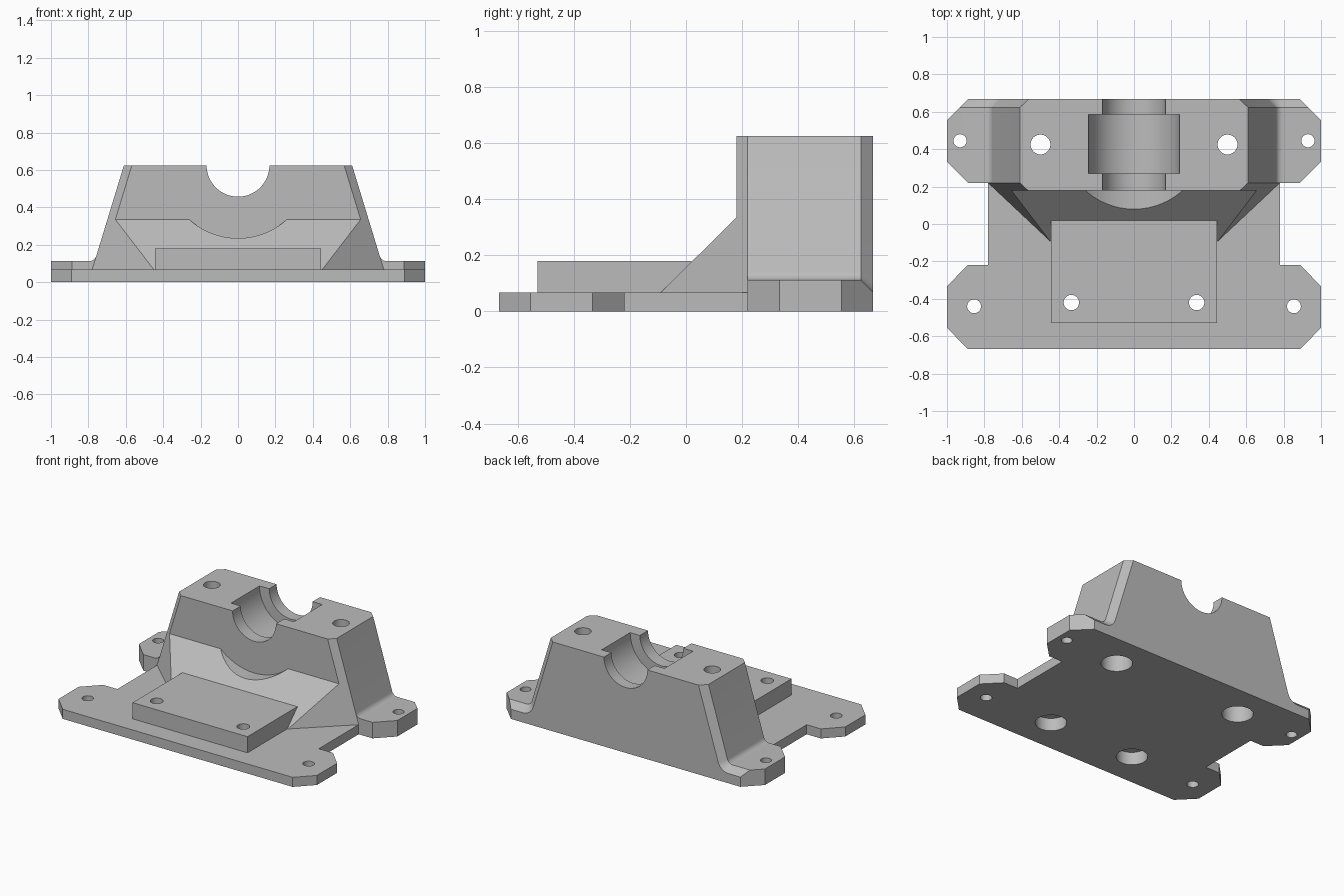
import bpy, bmesh, math
from mathutils import Vector, Matrix

cube = bpy.data.objects.get("Cube")
if cube:
    bpy.data.objects.remove(cube, do_unlink=True)

gray = bpy.data.materials.new("plain gray")
gray.use_nodes = True
gray.diffuse_color = (0.5, 0.5, 0.5, 1)
gray.node_tree.nodes["Principled BSDF"].inputs["Base Color"].default_value = (0.5, 0.5, 0.5, 1)

PLATE, EAR, TOP = 0.067, 0.112, 0.625      # main heights
FRONT, WALL, BACK = 0.22, 0.18, 0.667      # depths of the housing


def finish(bm, name):
    bmesh.ops.recalc_face_normals(bm, faces=bm.faces[:])
    mesh = bpy.data.meshes.new(name)
    bm.to_mesh(mesh)
    bm.free()
    obj = bpy.data.objects.new(name, mesh)
    bpy.context.collection.objects.link(obj)
    mesh.materials.append(gray)
    return obj


def loft(sections):
    """Solid through matching closed rings of points."""
    bm = bmesh.new()
    rings = [[bm.verts.new(p) for p in ring] for ring in sections]
    for a, b in zip(rings, rings[1:]):
        for i in range(len(a)):
            j = (i + 1) % len(a)
            bm.faces.new((a[i], a[j], b[j], b[i]))
    bm.faces.new(rings[0])
    bm.faces.new(rings[-1])
    bmesh.ops.recalc_face_normals(bm, faces=bm.faces[:])
    return bm


def slice_both(bm, point, normal):
    """Trim by a plane and by its mirror image in x."""
    for s in (1, -1):
        flip = Vector((s, 1, 1))
        bmesh.ops.bisect_plane(bm, geom=bm.verts[:] + bm.edges[:] + bm.faces[:],
                               plane_co=Vector(point) * flip,
                               plane_no=Vector(normal) * flip, clear_outer=True)
        bmesh.ops.holes_fill(bm, edges=[e for e in bm.edges if e.is_boundary])


def mirrored(half):
    return half + [(-x, v) for x, v in reversed(half)]


def cylinder(radius, start, end):
    """Round cutter between two points."""
    a, b = Vector(start), Vector(end)
    turn = (b - a).to_track_quat('Z', 'Y').to_matrix().to_4x4()
    bm = bmesh.new()
    bmesh.ops.create_cone(bm, cap_ends=True, segments=64, radius1=radius, radius2=radius,
                          depth=(b - a).length, matrix=Matrix.Translation((a + b) / 2) @ turn)
    obj = finish(bm, "cutter")
    obj.hide_render = True
    return obj


def drill(radius, x, y, low, high):
    return [cylinder(radius, (s * x, y, low), (s * x, y, high)) for s in (1, -1)]


def cut(obj, cutters):
    bpy.context.view_layer.objects.active = obj
    for c in cutters:
        mod = obj.modifiers.new("cut", 'BOOLEAN')
        mod.operation, mod.solver, mod.object = 'DIFFERENCE', 'EXACT', c
        bpy.ops.object.modifier_apply(modifier=mod.name)
    for c in cutters:
        bpy.data.objects.remove(c, do_unlink=True)


# Base plate with front ears
outline = mirrored([(0.89, -BACK), (1, -0.555), (1, -0.333), (0.89, -FRONT),
                    (0.78, -FRONT), (0.78, FRONT)])
base_plate = finish(loft([[(x, y, z) for x, y in outline] for z in (0, PLATE)]), "base_plate")
cut(base_plate, drill(0.037, 0.855, -0.44, -0.1, 0.2) + drill(0.1, 0.335, -0.42, -0.1, 0.2))

# Raised pad with blind counterbores underneath
pad = finish(loft([[(x, y, z) for x, y in mirrored([(0.445, -0.53), (0.445, 0.02)])]
                   for z in (PLATE, 0.18)]), "mounting_pad")
cut(pad, drill(0.1, 0.335, -0.42, -0.1, 0.09) + drill(0.041, 0.335, -0.42, 0, 0.3))

# Housing with sloped sides, filleted ears and a chamfered rear edge
slope = Vector((0.17, TOP - PLATE))
lean = math.atan2(slope.x, slope.y)
FILLET = 0.04


def housing_section(y, inset):
    cz = EAR + FILLET
    cx = 0.61 + (TOP - cz) * math.tan(lean) + FILLET / math.cos(lean)
    r = FILLET + inset
    half = [(1, 0), (1, EAR - inset)]
    for i in range(9):
        a = math.radians(270) + (math.pi + lean - math.radians(270)) * i / 8
        half.append((cx + r * math.cos(a), cz + r * math.sin(a)))
    half.append((0.61 - inset / math.cos(lean), TOP))
    return [(x, y, z) for x, z in mirrored(half)]


bm = loft([housing_section(FRONT, 0), housing_section(BACK - 0.044, 0),
           housing_section(BACK, 0.044)])
slice_both(bm, (1, 0.555, 0), (1, 1, 0))
slice_both(bm, (1, 0.333, 0), (1, -1, 0))
housing = finish(bm, "bearing_housing")

# Front wall and ramp, trimmed by the slanted corner planes
profile = [(FRONT, PLATE), (-0.09, PLATE), (WALL, 0.335), (WALL, TOP), (FRONT, TOP)]
bm = loft([[(x, y, z) for y, z in profile] for x in (-0.9, 0.9)])
top_corner, low_corner = Vector((0.61, FRONT, TOP)), Vector((0.78, FRONT, PLATE))
toe = Vector((0.45, -0.09, PLATE))
normal = (low_corner - top_corner).cross(toe - top_corner)
if normal.x < 0:
    normal.negate()
slice_both(bm, top_corner, normal)
ramp = finish(bm, "front_ramp")


# Saddle, bearing seat and bolt holes
def bore(radius, y0, y1):
    return cylinder(radius, (0, y0, TOP), (0, y1, TOP))


cut(ramp, [bore(0.39, -0.4, WALL), bore(0.168, 0, 0.5)])
cut(housing, [bore(0.168, 0, 1), bore(0.243, 0.27, 0.585)]
    + drill(0.035, 0.93, 0.445, -0.1, 0.3)
    + drill(0.1, 0.5, 0.425, -0.1, 0.4)
    + drill(0.053, 0.5, 0.425, 0.3, 0.8))

# Smooth round surfaces, keep edges crisp
bpy.ops.object.select_all(action='DESELECT')
for obj in (base_plate, pad, housing, ramp):
    obj.select_set(True)
bpy.context.view_layer.objects.active = housing
bpy.ops.object.shade_smooth_by_angle(angle=math.radians(25))
